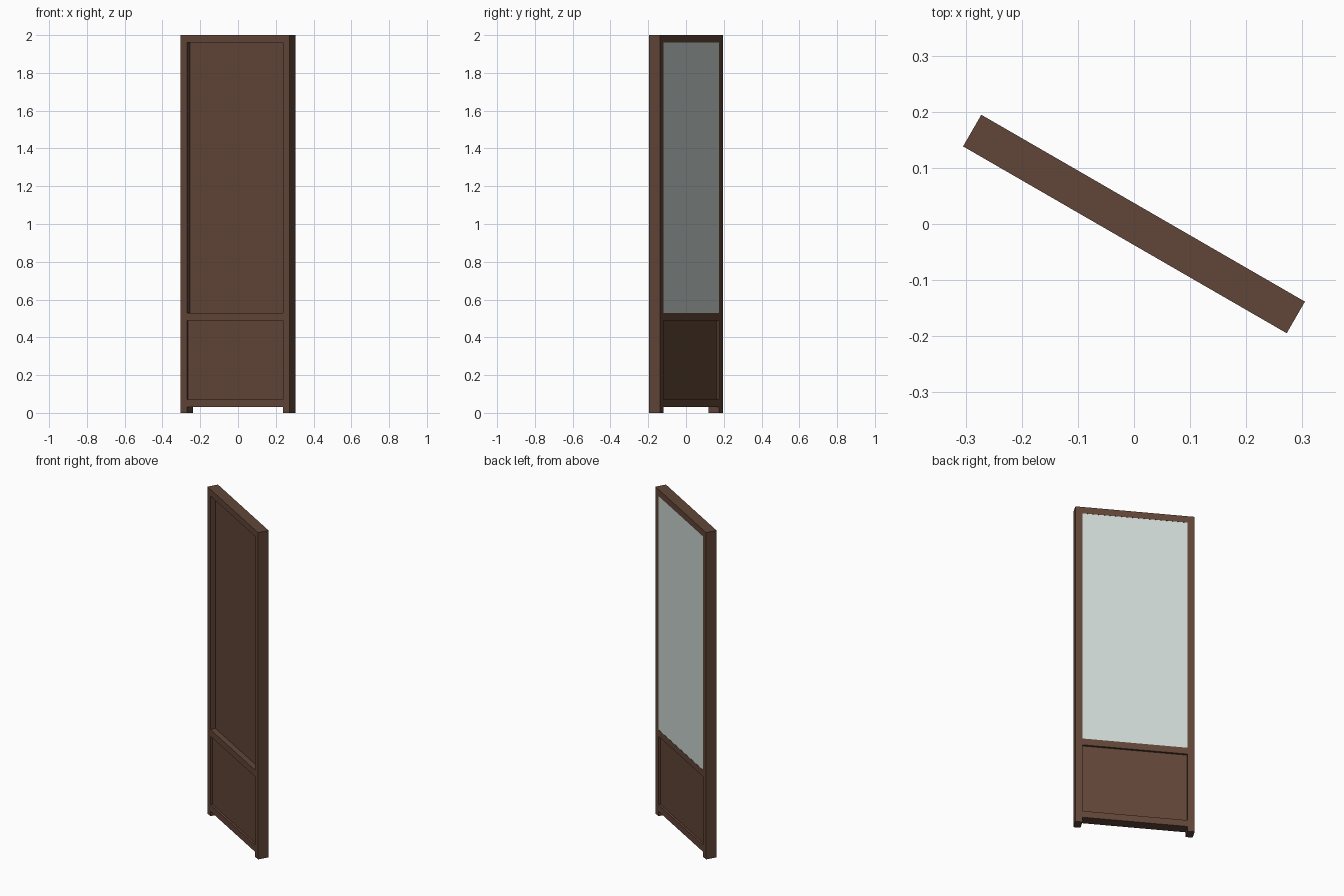
import bpy, math
from mathutils import Matrix

if "Cube" in bpy.data.objects:
    bpy.data.objects.remove(bpy.data.objects["Cube"])

W, D, H, F = 0.666, 0.065, 2.0, 0.04   # overall width, depth, height, frame bar width
TURN = Matrix.Rotation(math.radians(-30), 4, 'Z')


def material(name, rgb):
    m = bpy.data.materials.new(name)
    m.diffuse_color = (*[(c / 255 / 12.92 if c < 10 else ((c / 255 + 0.055) / 1.055) ** 2.4) for c in rgb], 1)
    m.use_nodes = True
    m.node_tree.nodes["Principled BSDF"].inputs["Base Color"].default_value = m.diffuse_color
    return m


wood = material("dark_wood", (97, 70, 56))
glass = material("mirror_glass", (207, 217, 212))


def box(name, x, y, z, mat):
    """Box spanning the given ranges, turned with the whole stand."""
    bpy.ops.mesh.primitive_cube_add(size=1)
    o = bpy.context.object
    o.name = name
    mid = [(a + b) / 2 for a, b in (x, y, z)]
    size = [b - a for a, b in (x, y, z)]
    o.data.transform(TURN @ Matrix.Translation(mid) @ Matrix.Diagonal((*size, 1)))
    o.data.materials.append(mat)


inner = W / 2 - F
depth = (-D / 2, D / 2)
span = (-inner, inner)

# upright posts, reaching the floor as feet
for side, x in (("left", (-W / 2, -inner)), ("right", (inner, W / 2))):
    box(side + "_post", x, depth, (0, H), wood)

# horizontal rails
for name, z in (("bottom_rail", 0.03), ("middle_rail", 0.49), ("top_rail", H - F)):
    box(name, span, depth, (z, z + F), wood)

# lower wooden panel, recessed on both sides
box("lower_panel", span, (-D / 2 + 0.013, D / 2 - 0.013), (0.07, 0.49), wood)

# mirror with its wooden backing board
box("backing_board", span, (0.0, 0.026), (0.53, H - F), wood)
box("mirror", span, (0.026, D / 2 - 0.001), (0.53, H - F), glass)
